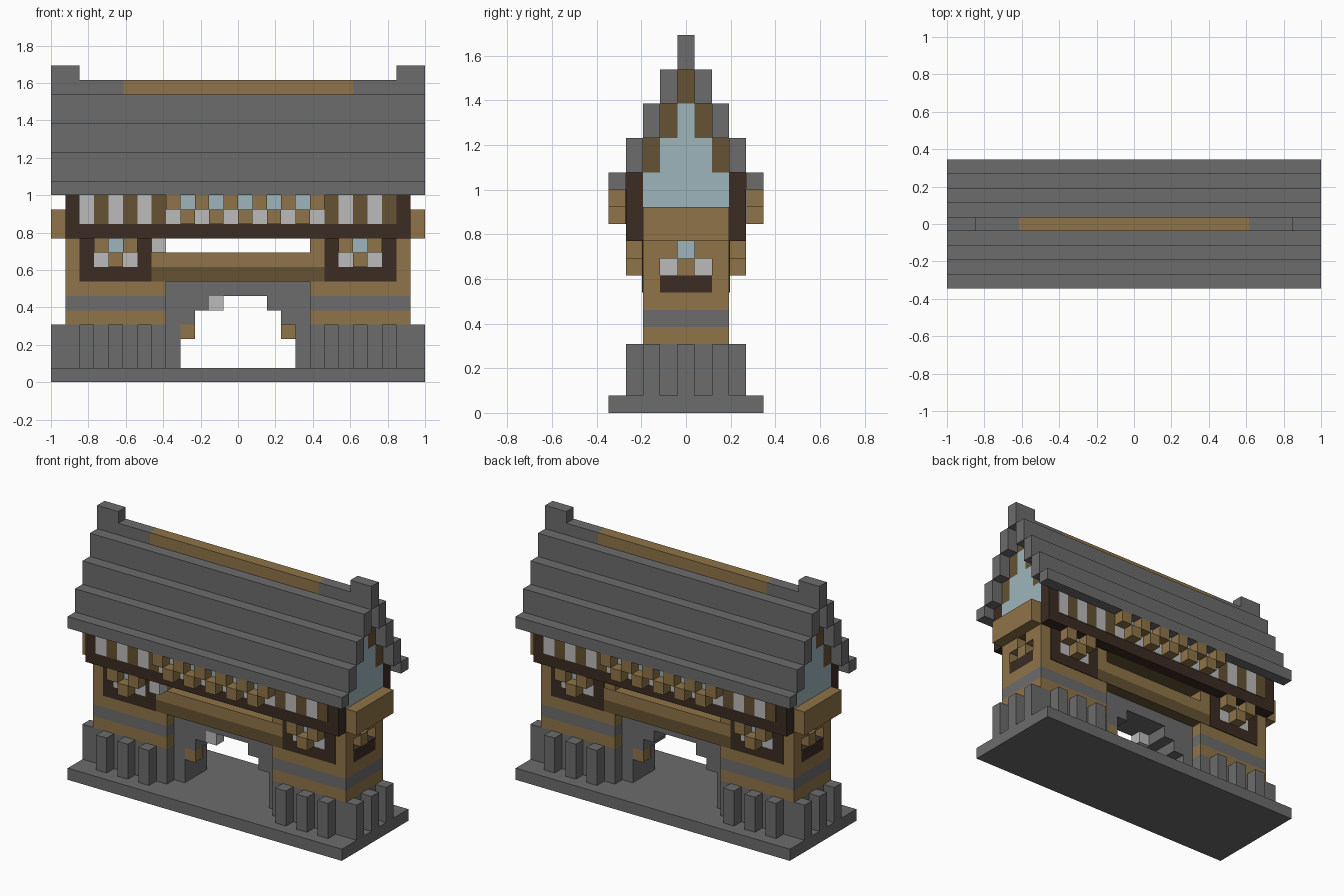
import bpy, bmesh
from mathutils import Vector

cube = bpy.data.objects.get("Cube")
if cube:
    bpy.data.objects.remove(cube)

U = 1 / 13  # one block
T = 0.06    # plate thickness in blocks


def material(name, r, g, b):
    m = bpy.data.materials.new(name)
    m.use_nodes = True
    m.diffuse_color = (r, g, b, 1)
    node = next(n for n in m.node_tree.nodes if n.type == 'BSDF_PRINCIPLED')
    node.inputs["Base Color"].default_value = (r, g, b, 1)
    return m


STONE = material("stone grey", 0.15, 0.15, 0.15)
GOLD = material("golden wood", 0.275, 0.174, 0.065)
BROWN = material("brown wood", 0.13, 0.084, 0.034)
DARK = material("dark wood", 0.045, 0.025, 0.016)
GLASS = material("pale blue glass", 0.332, 0.462, 0.503)
PAPER = material("pale panel", 0.497, 0.497, 0.497)


def turned(b):
    """Half turn about the vertical axis."""
    return (-b[1], -b[0], -b[3], -b[2], b[4], b[5])


def mirror_x(b):
    return (-b[1], -b[0], *b[2:])


def part(name, mat, boxes, mirror=False, turn=False):
    """Join boxes (x0, x1, y0, y1, z0, z1 in blocks) into one object."""
    boxes = list(boxes)
    if mirror:
        boxes += [mirror_x(b) for b in boxes]
    if turn:
        boxes += [turned(b) for b in boxes]
    bm = bmesh.new()
    for x0, x1, y0, y1, z0, z1 in boxes:
        lo, hi = Vector((x0, y0, z0)) * U, Vector((x1, y1, z1)) * U
        for v in bmesh.ops.create_cube(bm, size=1)["verts"]:
            v.co = (lo + hi) / 2 + v.co * (hi - lo)
    mesh = bpy.data.meshes.new(name)
    bm.to_mesh(mesh)
    bm.free()
    mesh.materials.append(mat)
    ob = bpy.data.objects.new(name, mesh)
    bpy.context.collection.objects.link(ob)
    return ob


# Base and stone footing with posts
part("base_slab", STONE, [(-13, 13, -4.5, 4.5, 0, 1)])
part("footings", STONE, [(5, 12, -2.5, 2.5, 1, 4)], mirror=True)
part("front_posts", STONE, [(x, x + 1, -3.5, -2.5, 1, 4) for x in (6, 8, 10)],
     mirror=True, turn=True)
part("side_posts", STONE, [(12, 13, y, y + 1, 1, 4) for y in (-2.5, -.5, 1.5)],
     mirror=True)

# Stepped archway, brackets and lantern
part("arch_steps", STONE, [(a, 5, -1.5, 1.5, z0, z1) for a, z0, z1 in
                           ((4, 1, 4), (3, 4, 5), (2, 5, 6))], mirror=True)
part("arch_lintel", STONE, [(-5, 5, -1.5, 1.5, 6, 7)])
part("arch_brackets", GOLD, [(-4, -3, -1.5, -.5, 3, 4)], turn=True)
part("arch_lantern", PAPER, [(-2, -1, -1.5, -.5, 5, 6)])
part("wall_lantern", PAPER, [(-6, -5, -3.5, -2.5, 9, 10)])

# Wing walls, with recesses for the end windows
part("wing_walls_lower", GOLD, [(5, 12, -2.5, 2.5, 4, 5),
                                (5, 12, -2.5, 2.5, 6, 7)], mirror=True)
part("wing_stone_bands", STONE, [(5, 12, -2.5, 2.5, 5, 6)], mirror=True)
part("wing_walls_upper", GOLD, [(5, 11, -2.5, 2.5, 7, 10),
                                (11, 12, -2.5, -1.5, 7, 10),
                                (11, 12, 1.5, 2.5, 7, 10)], mirror=True)

# End windows
part("end_window_sills", DARK, [(11, 12, -1.5, 1.5, 7, 8)], mirror=True)
part("end_window_blocks", GOLD, [(11, 12, -1.5, -.5, 9, 10),
                                 (11, 12, .5, 1.5, 9, 10),
                                 (11, 12, -.5, .5, 8, 9)], mirror=True)
part("end_window_panels", PAPER, [(11, 11 + T, -1.5, -.5, 8, 9),
                                  (11, 11 + T, .5, 1.5, 8, 9)], mirror=True)
part("end_window_glass", GLASS, [(11, 11 + T, -.5, .5, 9, 10)], mirror=True)

# Front and back wing windows
F = -2.5
part("wing_window_frames", DARK, [(6, 11, F - T, F, 7, 8),
                                  (6, 7, F - T, F, 8, 10),
                                  (10, 11, F - T, F, 8, 10)],
     mirror=True, turn=True)
part("wing_window_panels", PAPER, [(7, 8, F - T, F, 8, 9),
                                   (9, 10, F - T, F, 8, 9)],
     mirror=True, turn=True)
part("wing_window_glass", GLASS, [(8, 9, F - T, F, 9, 10)],
     mirror=True, turn=True)
part("wing_window_blocks", GOLD, [(7, 8, -3.5, F, 9, 10),
                                  (9, 10, -3.5, F, 9, 10),
                                  (8, 9, -3.5, F, 8, 9)],
     mirror=True, turn=True)

# Bridge between the wings
part("bridge_floor", BROWN, [(-6, 6, F - T / 2, -F + T / 2, 7, 8)])
part("bridge_parapet", GOLD, [(-6, 6, F - T / 2, -F + T / 2, 8, 9)])

# Upper storey
part("upper_floor", BROWN, [(-12, 12, -2.5, 2.5, 10, 12)])
part("upper_walls", DARK, [(-12, 12, -3.5, -2.5, 10, 14)], turn=True)
part("end_balconies", GOLD, [(12, 13, -2.5, 2.5, 10, 12)], mirror=True)

# Lattice: alternating panels, with a chequered run of blocks in the middle
panels, slats, panes, blocks = [], [], [], []
W = -3.5
for x in range(-11, 11):
    odd = x % 2 == 1
    if -5 <= x <= 5:
        (panels if odd else panes).append(
            (x, x + 1, W - T, W, 11 if odd else 12, 12 if odd else 13))
        z = 12 if odd else 11
        blocks.append((x, x + 1, W - 1, W, z, z + 1))
    else:
        (panels if odd else slats).append((x, x + 1, W - T, W, 11, 13))
part("lattice_panels", PAPER, panels, turn=True)
part("lattice_slats", BROWN, slats, turn=True)
part("lattice_glass", GLASS, panes, turn=True)
part("lattice_blocks", GOLD, blocks, turn=True)

# Gables: glass core under stepped rafters
part("gable_glass", GLASS, [(-12, 12, -2.5, 2.5, 12, 14),
                            (-12, 12, -1.5, 1.5, 14, 16),
                            (-12, 12, -.5, .5, 16, 18)])
part("rafters", BROWN, [(-12, 12, -2.5, -1.5, 14, 16),
                        (-12, 12, -1.5, -.5, 16, 18)], turn=True)
part("ridge_beam", BROWN, [(-12, 12, -.5, .5, 18, 20)])

# Stepped roof and ridge
part("roof_steps", STONE, [(-13, 13, -4.5, -3.5, 13, 14)] +
     [(-13, 13, -3.5 + i, -2.5 + i, 14 + 2 * i, 16 + 2 * i) for i in range(3)],
     turn=True)
part("ridge_stone", STONE, [(8, 13, -.5, .5, 20, 21)], mirror=True)
part("ridge_inlay", GOLD, [(-8, 8, -.5, .5, 20, 21)])
part("ridge_caps", STONE, [(11, 13, -.5, .5, 21, 22)], mirror=True)
